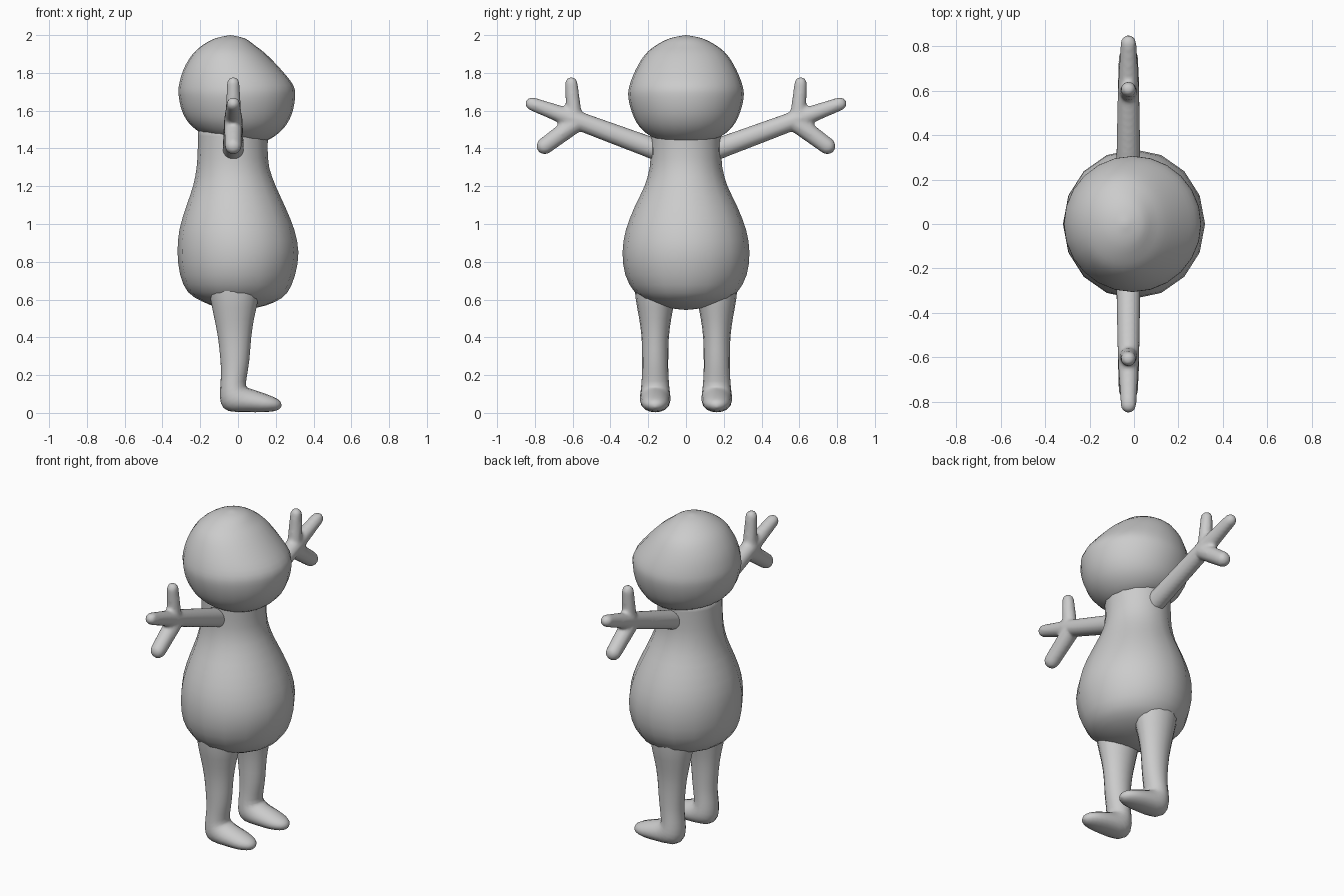
import bpy, bmesh, math
from mathutils import Vector

if "Cube" in bpy.data.objects:
    bpy.data.objects.remove(bpy.data.objects["Cube"])

grey = bpy.data.materials.new("plain grey")
grey.diffuse_color = (0.6, 0.6, 0.6, 1)
grey.use_nodes = True
grey.node_tree.nodes["Principled BSDF"].inputs["Base Color"].default_value = grey.diffuse_color


def smooth_rings(rings, steps):
    """Catmull-Rom interpolation between rings."""
    out = []
    for i in range(len(rings) - 1):
        p0, p1 = Vector(rings[max(i - 1, 0)]), Vector(rings[i])
        p2, p3 = Vector(rings[i + 1]), Vector(rings[min(i + 2, len(rings) - 1)])
        for k in range(steps):
            t = k / steps
            out.append(0.5 * (2 * p1 + (p2 - p0) * t + (2 * p0 - 5 * p1 + 4 * p2 - p3) * t * t
                              + (3 * p1 - p0 - 3 * p2 + p3) * t ** 3))
    return out + [Vector(rings[-1])]


def loft(bm, rings, n, place):
    """Each ring (u1, v1, u2, v2, w): an ellipse across two profile points, half width w."""
    loops = []
    for a, b, c, d, w in rings:
        loop = []
        for j in range(n):
            t = 2 * math.pi * j / n
            f = 0.5 + 0.5 * math.cos(t)
            loop.append(bm.verts.new(place(a + (c - a) * f, b + (d - b) * f, w * math.sin(t))))
        loops.append(loop)
    for lo, hi in zip(loops, loops[1:]):
        for j in range(n):
            k = (j + 1) % n
            bm.faces.new((lo[j], lo[k], hi[k], hi[j]))
    bm.faces.new(loops[0])
    bm.faces.new(loops[-1])


def finish(name, bm):
    bmesh.ops.remove_doubles(bm, verts=bm.verts, dist=0.0005)
    bmesh.ops.recalc_face_normals(bm, faces=bm.faces)
    me = bpy.data.meshes.new(name)
    bm.to_mesh(me)
    bm.free()
    me.materials.append(grey)
    me.polygons.foreach_set("use_smooth", [True] * len(me.polygons))
    ob = bpy.data.objects.new(name, me)
    bpy.context.collection.objects.link(ob)
    return ob


def capsule(p, q, r1, r2):
    """Rings of a round-ended tapered rod in a profile plane."""
    p, q = Vector(p), Vector(q)
    d = (q - p).normalized()
    nrm = Vector((-d.y, d.x))
    rings = []
    for c, r, lo, hi in ((p, r1, -90, 0), (q, r2, 0, 90)):
        for k in range(6):
            t = math.radians(lo + (hi - lo) * k / 5)
            m, h = c + d * r * math.sin(t), max(r * math.cos(t), 0)
            rings.append((*(m - nrm * h), *(m + nrm * h), h))
    return rings


def upright(u, v, w):
    return (u, w, v)


# Pear-shaped body with neck
bm = bmesh.new()
loft(bm, smooth_rings([
    (0, .545, 0, .545, 0), (-.10, .557, .10, .557, .10), (-.19, .59, .19, .585, .195),
    (-.265, .64, .26, .635, .27), (-.306, .73, .302, .73, .321), (-.32, .85, .32, .85, .336),
    (-.31, .97, .298, .97, .318), (-.275, 1.09, .25, 1.09, .272), (-.238, 1.2, .20, 1.2, .22),
    (-.219, 1.3, .165, 1.3, .192), (-.213, 1.4, .157, 1.4, .188),
    (-.213, 1.52, .16, 1.50, .19)], 2), 16, upright)
finish("body", bm)

# Slightly lopsided head
bm = bmesh.new()
loft(bm, smooth_rings([
    (-.04, 2.0, -.04, 2.0, 0), (-.12, 1.983, .035, 1.983, .085), (-.19, 1.945, .09, 1.945, .16),
    (-.245, 1.893, .15, 1.898, .218), (-.29, 1.815, .23, 1.815, .267),
    (-.314, 1.725, .292, 1.735, .300), (-.312, 1.665, .302, 1.67, .305),
    (-.295, 1.595, .284, 1.58, .285), (-.26, 1.535, .24, 1.505, .25),
    (-.20, 1.485, .17, 1.45, .19), (-.11, 1.455, .10, 1.43, .11),
    (0, 1.437, 0, 1.437, 0)], 3), 24, upright)
finish("head", bm)

leg_rings = smooth_rings([
    (-.16, .72, .12, .72, .11), (-.148, .615, .11, .615, .105), (-.125, .5, .085, .5, .085),
    (-.106, .4, .07, .4, .072), (-.093, .28, .06, .28, .069), (-.09, .2, .048, .2, .07),
    (-.095, .12, .042, .145, .075), (-.09, .05, .06, .13, .08), (-.05, .01, .09, .12, .08),
    (.05, .004, .14, .103, .076), (.13, .004, .19, .083, .067), (.19, .009, .22, .065, .045),
    (.215, .018, .23, .045, .02), (.228, .03, .228, .03, 0)], 2)

for side, s in (("left", 1), ("right", -1)):
    # Leg flowing into a pointed foot
    bm = bmesh.new()
    loft(bm, leg_rings, 16, lambda u, v, w: (u, s * (.163 + w), max(v, 0)))
    finish(side + "_leg", bm)

    # Arm with three stubby fingers, blended together
    bm = bmesh.new()
    for p, q, r1, r2 in (((.12, 1.38), (.58, 1.55), .058, .05),
                         ((.58, 1.55), (.815, 1.636), .05, .036),
                         ((.592, 1.56), (.607, 1.745), .043, .034),
                         ((.59, 1.53), (.748, 1.413), .05, .045)):
        loft(bm, capsule(p, q, r1, r2), 16, lambda u, v, w: (w - .025, s * u, v))
    arm = finish(side + "_arm", bm)
    rm = arm.modifiers.new("blend", 'REMESH')
    rm.mode, rm.voxel_size, rm.use_smooth_shade = 'VOXEL', 0.011, True
    sm = arm.modifiers.new("soften", 'SMOOTH')
    sm.factor, sm.iterations = 0.5, 6
